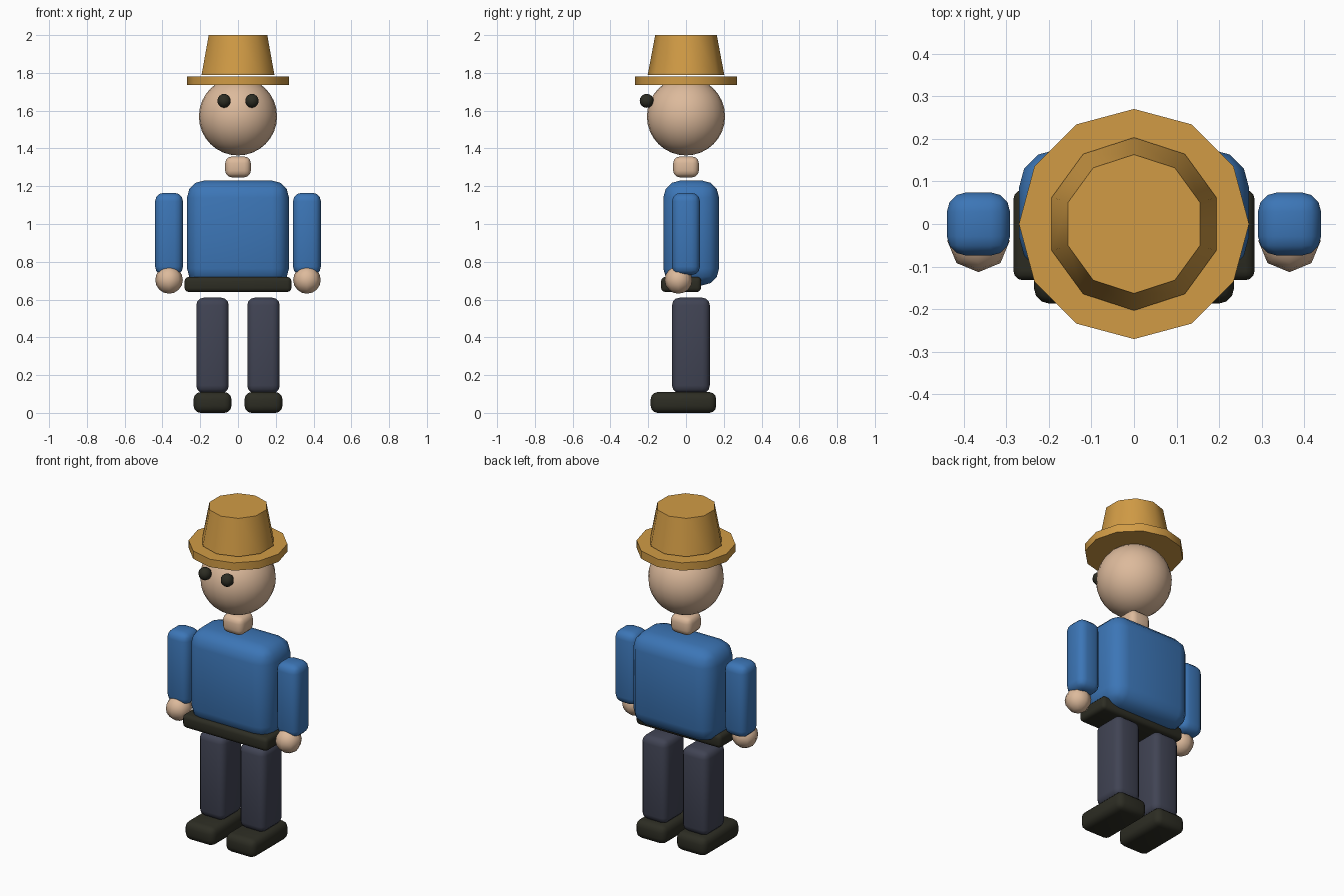
import bpy, bmesh, math
from mathutils import Matrix, Vector

cube = bpy.data.objects.get("Cube")
if cube:
    bpy.data.objects.remove(cube, do_unlink=True)


def material(name, rgb):
    mat = bpy.data.materials.new(name)
    mat.use_nodes = True
    mat.diffuse_color = (*rgb, 1)
    mat.node_tree.nodes["Principled BSDF"].inputs["Base Color"].default_value = (*rgb, 1)
    return mat


skin = material("skin", (0.72, 0.49, 0.33))
straw = material("straw", (0.64, 0.33, 0.06))
blue = material("shirt blue", (0.045, 0.18, 0.47))
slate = material("trouser slate", (0.052, 0.057, 0.088))
black = material("dark leather", (0.026, 0.026, 0.017))


def finish(name, bm, mat, angle=60):
    mesh = bpy.data.meshes.new(name)
    bm.to_mesh(mesh)
    bm.free()
    mesh.materials.append(mat)
    obj = bpy.data.objects.new(name, mesh)
    bpy.context.collection.objects.link(obj)
    bpy.ops.object.select_all(action="DESELECT")
    obj.select_set(True)
    bpy.context.view_layer.objects.active = obj
    bpy.ops.object.shade_smooth_by_angle(angle=math.radians(angle))
    return obj


def rounded_box(name, low, high, radius, mat):
    low, high = Vector(low), Vector(high)
    bm = bmesh.new()
    bmesh.ops.create_cube(bm, size=1)
    bmesh.ops.scale(bm, vec=high - low, verts=bm.verts)
    bmesh.ops.translate(bm, vec=(low + high) / 2, verts=bm.verts)
    bmesh.ops.bevel(bm, geom=bm.edges[:], offset=radius, segments=3,
                    profile=0.5, affect="EDGES", clamp_overlap=True)
    return finish(name, bm, mat)


def ball(name, centre, radius, sides, rings, mat):
    bm = bmesh.new()
    bmesh.ops.create_uvsphere(bm, u_segments=sides, v_segments=rings, radius=radius,
                              matrix=Matrix.Translation(centre))
    return finish(name, bm, mat)


def drum(name, bottom, top, r_bottom, r_top, sides, mat):
    bm = bmesh.new()
    bmesh.ops.create_cone(bm, cap_ends=True, segments=sides, radius1=r_bottom,
                          radius2=r_top, depth=top - bottom,
                          matrix=Matrix.Translation((0, 0, (bottom + top) / 2)))
    return finish(name, bm, mat, 40)


# Trunk
rounded_box("torso", (-0.27, -0.12, 0.675), (0.27, 0.175, 1.23), 0.09, blue)
rounded_box("belt", (-0.283, -0.132, 0.64), (0.283, 0.08, 0.72), 0.022, black)
rounded_box("neck", (-0.068, -0.068, 1.247), (0.068, 0.068, 1.357), 0.035, skin)

# Head and hat
ball("head", (0, 0, 1.57), 0.207, 24, 16, skin)
drum("hat_brim", 1.735, 1.782, 0.27, 0.27, 12, straw)
drum("hat_crown", 1.788, 2.0, 0.203, 0.163, 10, straw)

# Paired parts
for side, s in (("left", 1), ("right", -1)):
    def paired_box(part, x, half, y0, y1, z0, z1, radius, mat):
        rounded_box(f"{side}_{part}", (s * x - half, y0, z0), (s * x + half, y1, z1), radius, mat)

    paired_box("arm", 0.365, 0.074, -0.074, 0.074, 0.73, 1.165, 0.045, blue)
    paired_box("leg", 0.135, 0.086, -0.074, 0.126, 0.105, 0.61, 0.04, slate)
    paired_box("shoe", 0.135, 0.1, -0.187, 0.16, 0, 0.11, 0.037, black)
    ball(f"{side}_hand", (s * 0.365, -0.04, 0.704), 0.073, 8, 8, skin)
    ball(f"{side}_eye", (s * 0.074, -0.208, 1.652), 0.037, 10, 8, black)
